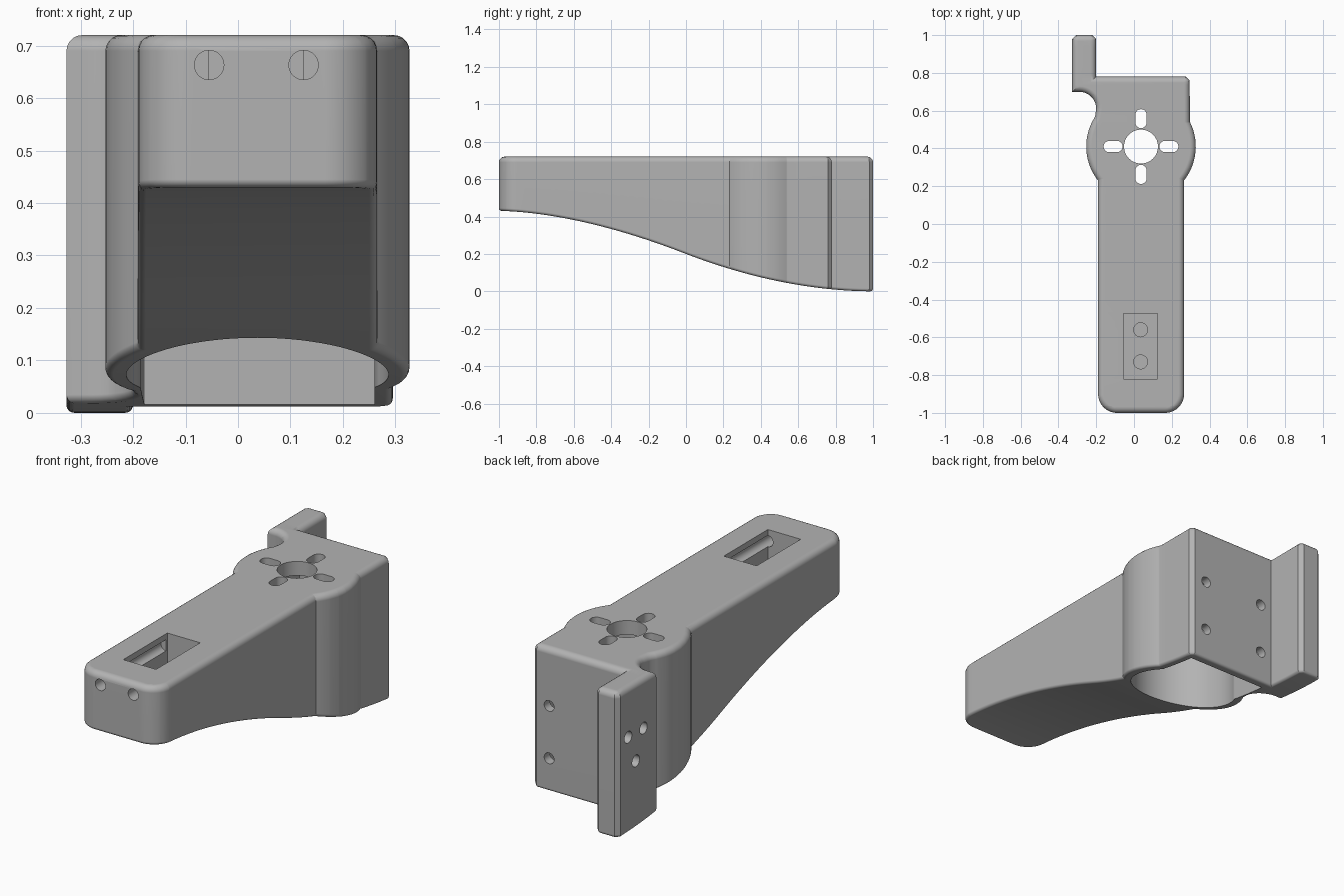
import bpy, bmesh
from math import sin, cos, pi, radians
from mathutils import Vector, Matrix

cube = bpy.data.objects.get("Cube")
if cube:
    bpy.data.objects.remove(cube, do_unlink=True)

grey = bpy.data.materials.new("grey plastic")
grey.use_nodes = True
colour = (0.45, 0.45, 0.45, 1)
grey.diffuse_color = colour
grey.node_tree.nodes["Principled BSDF"].inputs["Base Color"].default_value = colour

HEIGHT = 0.72
CX, CY = 0.037, 0.41  # boss centre


def arc(x, y, r, start, end, steps=12):
    angles = [radians(start + (end - start) * i / steps) for i in range(steps + 1)]
    return [(x + r * cos(a), y + r * sin(a)) for a in angles]


def inset(points, d):
    """Move a counter-clockwise outline inwards by d."""
    pts = [Vector(p) for p in points]
    result = []
    for i, p in enumerate(pts):
        a = (p - pts[i - 1]).normalized()
        b = (pts[(i + 1) % len(pts)] - p).normalized()
        n1, n2 = Vector((-a.y, a.x)), Vector((-b.y, b.x))
        result.append(p + (n1 + n2) * d / (1 + n1.dot(n2)))
    return result


def loft(name, rings):
    """Closed solid from a list of (outline, height)."""
    bm = bmesh.new()
    loops = [[bm.verts.new((p[0], p[1], z)) for p in pts] for pts, z in rings]
    n = len(loops[0])
    for low, high in zip(loops, loops[1:]):
        for i in range(n):
            j = (i + 1) % n
            bm.faces.new((low[i], low[j], high[j], high[i]))
    bm.faces.new(loops[0][::-1])
    bm.faces.new(loops[-1])
    return make(name, bm)


def make(name, bm):
    bmesh.ops.recalc_face_normals(bm, faces=bm.faces[:])
    mesh = bpy.data.meshes.new(name)
    bm.to_mesh(mesh)
    bm.free()
    mesh.materials.append(grey)
    ob = bpy.data.objects.new(name, mesh)
    bpy.context.collection.objects.link(ob)
    return ob


def underside(y):
    """Height of the S-curved underside."""
    if y < 0:
        return 0.43 - 0.23 * max(y + 1, 0) ** 1.7
    return 0.2 * max(1 - y, 0) ** 1.92


# Plan outline: arm, round boss, mounting block and side tab
outline = arc(-0.09, -0.9, 0.1, 180, 270, 10)
outline += arc(0.165, -0.9, 0.1, 270, 360, 10)
outline += arc(CX, CY, 0.29, -38, 27, 14)
outline += [(0.295, 0.76), (0.275, 0.78), (-0.2, 0.78)]
outline += [(-0.2, 0.98), (-0.22, 1), (-0.307, 1), (-0.327, 0.98), (-0.327, 0.7)]
outline += arc(-0.29, 0.61, 0.09, 90, 0, 10)
outline += arc(CX, CY, 0.29, 147, 218, 14)

# Solid with rounded rims
TOP_R, LOW_R = 0.03, 0.015
steps = [i / 5 * pi / 2 for i in range(6)]
rings = [(inset(outline, LOW_R * (1 - sin(a))), LOW_R * (1 - cos(a))) for a in steps]
rings += [(inset(outline, TOP_R * (1 - cos(a))), HEIGHT - TOP_R * (1 - sin(a))) for a in steps]
body = loft("bracket_body", rings)

# Slice into strips and lift the bottom to the curve
bm = bmesh.new()
bm.from_mesh(body.data)
for i in range(39):
    bmesh.ops.bisect_plane(bm, geom=bm.verts[:] + bm.edges[:] + bm.faces[:], dist=1e-4,
                           plane_co=(0, -0.963 + 0.05 * i, 0), plane_no=(0, 1, 0))
for v in bm.verts:
    if v.co.z < 0.2:
        v.co.z += underside(v.co.y)
bm.to_mesh(body.data)
bm.free()


def cut(cutter):
    cutter.hide_render = True
    mod = body.modifiers.new("cut", "BOOLEAN")
    mod.operation, mod.solver, mod.object = "DIFFERENCE", "EXACT", cutter
    bpy.context.view_layer.objects.active = body
    bpy.ops.object.modifier_apply(modifier=mod.name)
    bpy.data.objects.remove(cutter, do_unlink=True)


def prism(points, z0, z1):
    cut(loft("cutter", [(points, z0), (points, z1)]))


def hole(start, end, r):
    a, b = Vector(start), Vector(end)
    bm = bmesh.new()
    turn = (b - a).to_track_quat("Z", "Y").to_matrix().to_4x4()
    bmesh.ops.create_cone(bm, cap_ends=True, segments=32, radius1=r, radius2=r,
                          depth=(b - a).length,
                          matrix=Matrix.Translation((a + b) / 2) @ turn)
    cut(make("cutter", bm))


# Motor cavity, open below
prism(arc(CX, CY, 0.25, 153, 387, 48) + [(0.26, 0.735), (-0.178, 0.735)], -0.1, 0.65)

# Shaft hole and four slots in the top plate
hole((CX, CY, 0.6), (CX, CY, 0.8), 0.09)
for k in range(4):
    slot = arc(0.168, 0, 0.03, -90, 90, 10) + arc(0.127, 0, 0.03, 90, 270, 10)
    c, s = cos(k * pi / 2), sin(k * pi / 2)
    prism([(CX + x * c - y * s, CY + x * s + y * c) for x, y in slot], 0.6, 0.8)

# Front pocket with floor holes and the two pin holes along its sides
prism([(-0.055, -0.82), (0.125, -0.82), (0.125, -0.475), (-0.055, -0.475)], 0.52, 0.8)
for y in (-0.56, -0.73):
    hole((0.035, y, 0.47), (0.035, y, 0.6), 0.037)
for x in (-0.055, 0.125):
    hole((x, -1.05, 0.663), (x, -0.485, 0.663), 0.028)

# Screw holes in the back wall
for x in (-0.135, 0.205):
    for z in (0.175, 0.435):
        hole((x, 0.7, z), (x, 0.85, z), 0.027)

# Blind holes in the outer face of the tab
for y, z in ((0.8, 0.475), (0.92, 0.475), (0.86, 0.335)):
    hole((-0.4, y, z), (-0.26, y, z), 0.029)

# Smooth curved walls, keep real edges sharp
bpy.ops.object.select_all(action="DESELECT")
body.select_set(True)
bpy.context.view_layer.objects.active = body
bpy.ops.object.shade_smooth_by_angle(angle=radians(30))
normals = body.modifiers.new("flat_face_normals", "WEIGHTED_NORMAL")
normals.keep_sharp = True
